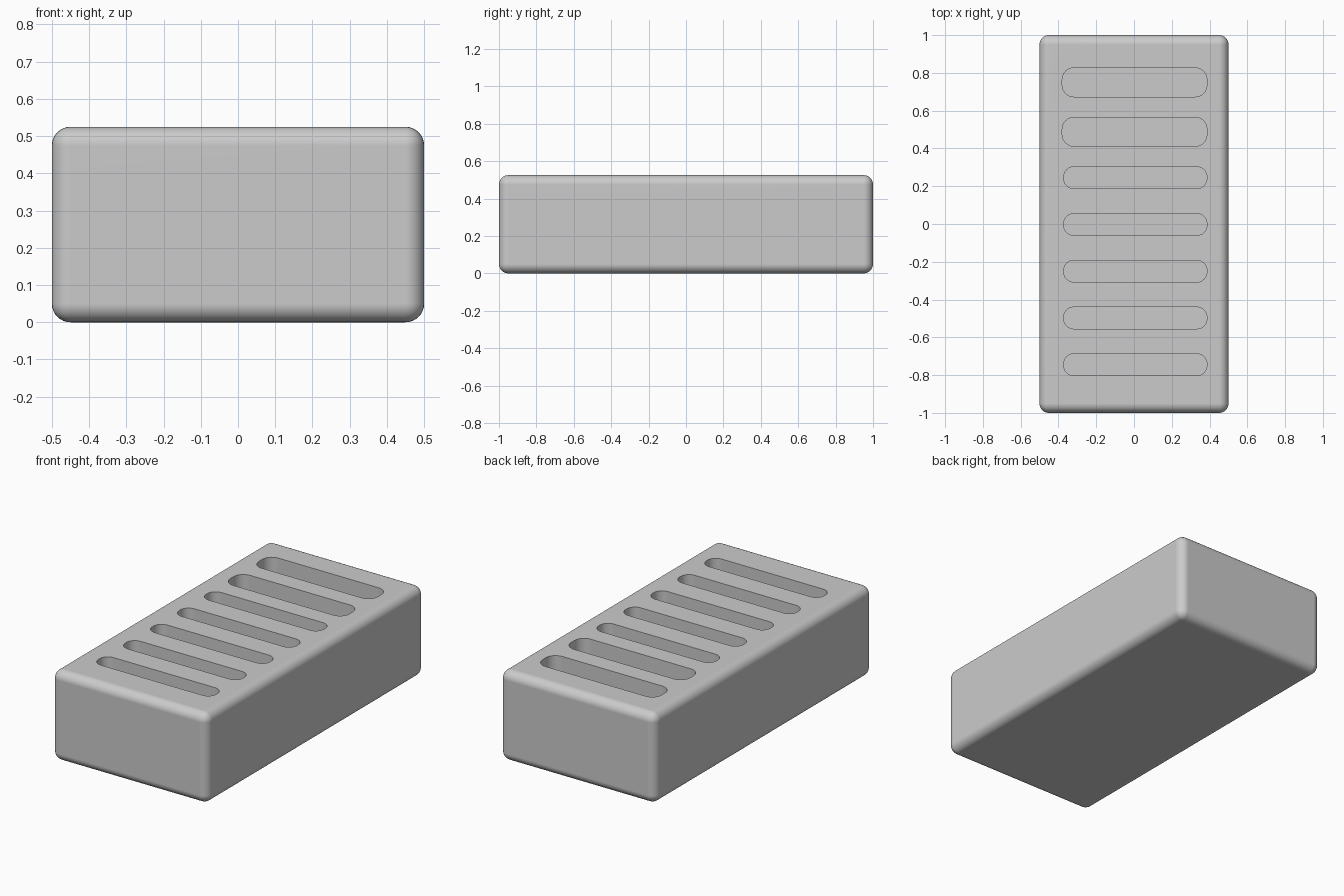
import bpy, bmesh, math

old = bpy.data.objects.get("Cube")
if old:
    bpy.data.objects.remove(old, do_unlink=True)

HEIGHT = 0.525
FLOOR = 0.12  # height of the slot floors

grey = bpy.data.materials.new("plain grey")
grey.use_nodes = True
COLOUR = (0.6, 0.6, 0.6, 1)
grey.diffuse_color = COLOUR
grey.node_tree.nodes["Principled BSDF"].inputs["Base Color"].default_value = COLOUR


def mesh_object(name, bm):
    bmesh.ops.recalc_face_normals(bm, faces=bm.faces[:])
    mesh = bpy.data.meshes.new(name)
    bm.to_mesh(mesh)
    bm.free()
    mesh.materials.append(grey)
    obj = bpy.data.objects.new(name, mesh)
    bpy.context.collection.objects.link(obj)
    return obj


def add_slot(bm, x0, x1, y, width, radius, steps=8):
    """Upright prism with a rounded rectangle outline."""
    cx, hx, hy = (x0 + x1) / 2, (x1 - x0) / 2 - radius, width / 2 - radius
    outline = []
    for quarter, (sx, sy) in enumerate([(1, 1), (-1, 1), (-1, -1), (1, -1)]):
        for i in range(steps + 1):
            a = (quarter + i / steps) * math.pi / 2
            outline.append(bm.verts.new((cx + sx * hx + radius * math.cos(a),
                                         y + sy * hy + radius * math.sin(a), FLOOR)))
    base = bm.faces.new(outline)
    top = bmesh.ops.extrude_face_region(bm, geom=[base])["geom"]
    for v in top:
        if isinstance(v, bmesh.types.BMVert):
            v.co.z = HEIGHT + 0.1


# Rounded block
bm = bmesh.new()
bmesh.ops.create_cube(bm, size=1)
for v in bm.verts:
    v.co = (v.co.x, v.co.y * 2, (v.co.z + 0.5) * HEIGHT)
bmesh.ops.bevel(bm, geom=bm.edges[:], offset=0.05, segments=8, profile=0.5,
                affect='EDGES', clamp_overlap=True)
block = mesh_object("slotted_block", bm)

# Slots: two wide at the back, five narrow towards the front
bm = bmesh.new()
for y in (0.75, 0.488):
    add_slot(bm, -0.38, 0.386, y, 0.153, 0.062)
for i in range(5):
    add_slot(bm, -0.372, 0.386, 0.245 - i * 0.2475, 0.115, 0.053)
cutter = mesh_object("slot_cutter", bm)
cutter.hide_render = True

bpy.context.view_layer.objects.active = block
block.select_set(True)
cut = block.modifiers.new("slots", 'BOOLEAN')
cut.operation = 'DIFFERENCE'
cut.solver = 'EXACT'
cut.object = cutter
bpy.ops.object.modifier_apply(modifier=cut.name)
bpy.data.objects.remove(cutter, do_unlink=True)

# Smooth rounded edges, crisp slot rims
bpy.ops.object.select_all(action='DESELECT')
block.select_set(True)
bpy.ops.object.shade_smooth_by_angle(angle=math.radians(35))
flat = block.modifiers.new("flat faces", 'WEIGHTED_NORMAL')
flat.keep_sharp = True
